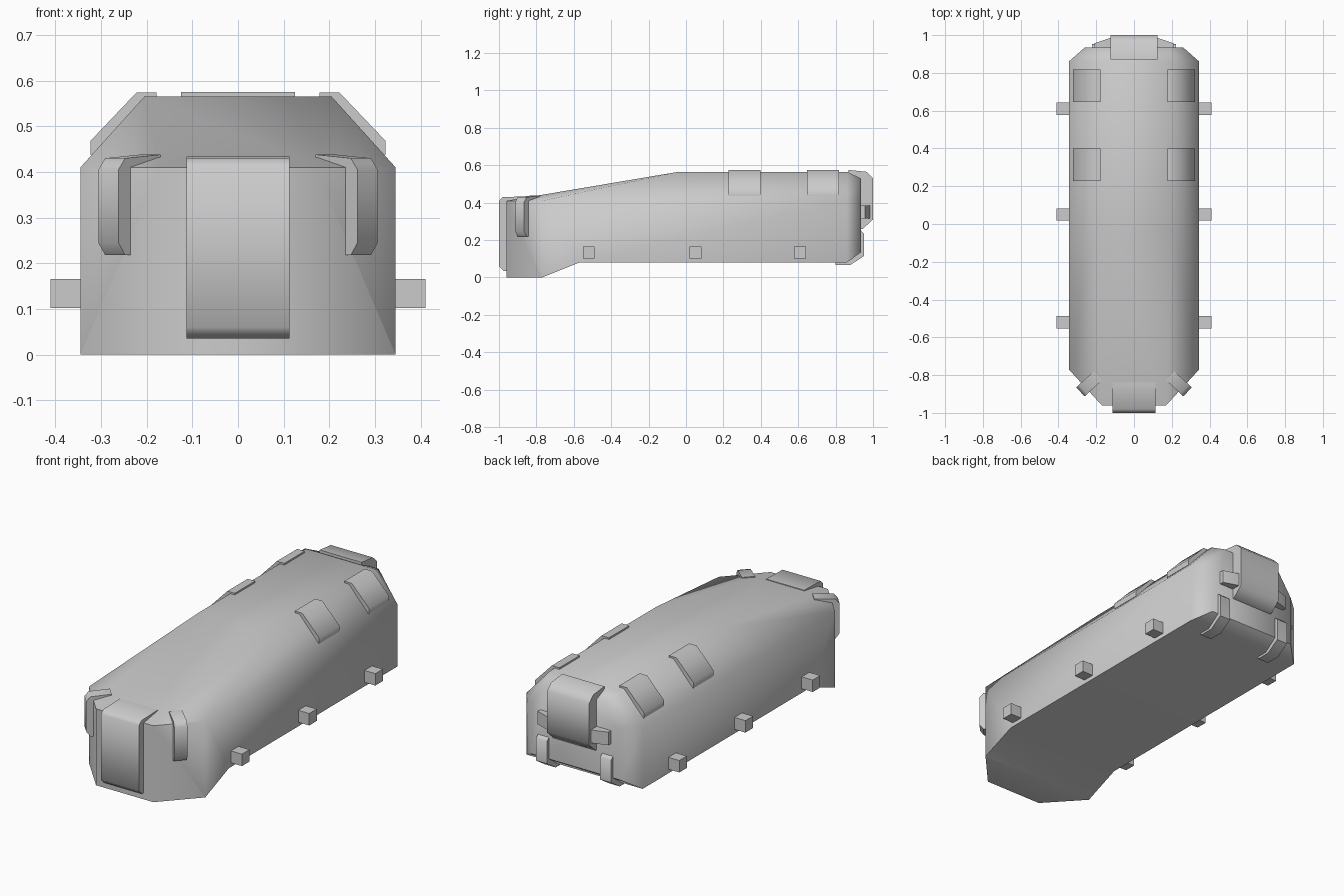
import bpy, bmesh, math
from mathutils import Vector

if "Cube" in bpy.data.objects:
    bpy.data.objects.remove(bpy.data.objects["Cube"])


def finish(name, bm):
    bmesh.ops.recalc_face_normals(bm, faces=bm.faces[:])
    me = bpy.data.meshes.new(name)
    bm.to_mesh(me)
    bm.free()
    ob = bpy.data.objects.new(name, me)
    bpy.context.collection.objects.link(ob)
    return ob


def smooth(ob):
    bpy.ops.object.select_all(action='DESELECT')
    ob.select_set(True)
    bpy.context.view_layer.objects.active = ob
    bpy.ops.object.shade_smooth_by_angle(angle=math.radians(50))


def prism(name, profile, width, origin=(0, 0, 0), u=(0, 1, 0), shade=True):
    """Extrude a (u, z) profile sideways by width, centred on origin."""
    u = Vector(u).normalized()
    up = Vector((0, 0, 1))
    w = u.cross(up)
    bm = bmesh.new()
    rings = [[bm.verts.new(Vector(origin) + u * a + up * b + w * t) for a, b in profile]
             for t in (-width / 2, width / 2)]
    n = len(profile)
    for r in rings:
        bm.faces.new(r)
    for i in range(n):
        j = (i + 1) % n
        bm.faces.new((rings[0][i], rings[0][j], rings[1][j], rings[1][i]))
    ob = finish(name, bm)
    if shade:
        smooth(ob)
    return ob


# Main body: convex shell with chamfered corners and sloping nose
half = [(.17, -.96, 0), (.345, -.77, 0), (.345, .86, 0), (.26, .935, 0),
        (.17, -.96, .41), (.345, -.77, .41), (.345, .86, .41), (.26, .935, .41),
        (.205, -.04, .565), (.205, .86, .565), (.18, .935, .53)]
bm = bmesh.new()
for x, y, z in half:
    for s in (-1, 1):
        bm.verts.new((s * x, y, z))
bmesh.ops.convex_hull(bm, input=bm.verts[:])
bmesh.ops.dissolve_limit(bm, angle_limit=.002, verts=bm.verts[:], edges=bm.edges[:])
body = finish("body", bm)

# Cutter raising the underside behind the chin
cutter = prism("underside_cutter", [(-1.02, -.1), (-.57, .08), (.86, .08), (1.06, .225), (1.06, -.1)],
               1.0, shade=False)
mod = body.modifiers.new("underside", 'BOOLEAN')
mod.operation = 'DIFFERENCE'
mod.solver = 'EXACT'
mod.object = cutter
bpy.context.view_layer.objects.active = body
bpy.ops.object.modifier_apply(modifier="underside")
bpy.data.objects.remove(cutter)
smooth(body)

# Front and rear centre panels
prism("front_panel", [(-.93, .035), (-.975, .035), (-1, .06), (-1, .41), (-.98, .43),
                      (-.84, .434), (-.84, .39), (-.93, .39)], .226)
prism("rear_panel", [(.9, .26), (.945, .26), (1, .31), (1, .53), (.965, .565),
                     (.87, .575), (.87, .5), (.9, .5)], .25)

# Rear handle bar, tapering outward in plan
bm = bmesh.new()
for z in (.315, .385):
    for s in (-1, 1):
        for x, y in ((.21, .92), (.21, .957), (.125, .985)):
            bm.verts.new((s * x, y, z))
bmesh.ops.convex_hull(bm, input=bm.verts[:])
smooth(finish("rear_bar", bm))

for s, side in ((-1, "left"), (1, "right")):
    # Corner straps bent over the nose edge
    prism("nose_strap_" + side,
          [(-.02, .218), (.015, .218), (.035, .245), (.035, .405), (.015, .43),
           (-.09, .438), (-.09, .40), (-.02, .38)], .065,
          (s * .258, -.865, 0), (s * .735, -.678, 0))
    # Lower rear straps
    prism("rear_strap_" + side,
          [(.8, .1), (.8, .068), (.88, .068), (.952, .115), (.952, .235), (.935, .25),
           (.915, .25), (.915, .14), (.86, .1)], .065, (s * .19, 0, 0))
    # Shoulder pads wrapped over the roof chamfer
    for i, y in enumerate((.313, .733)):
        prism(f"roof_pad_{side}_{i + 1}",
              [(.178, .54), (.178, .574), (.222, .574), (.323, .468), (.323, .437), (.27, .44)],
              .172, (0, y, 0), (s, 0, 0))
    # Side pegs
    for i, y in enumerate((-.52, .05, .61)):
        prism(f"side_peg_{side}_{i + 1}",
              [(.33, .102), (.41, .102), (.41, .166), (.33, .166)],
              .064, (0, y, 0), (s, 0, 0))
